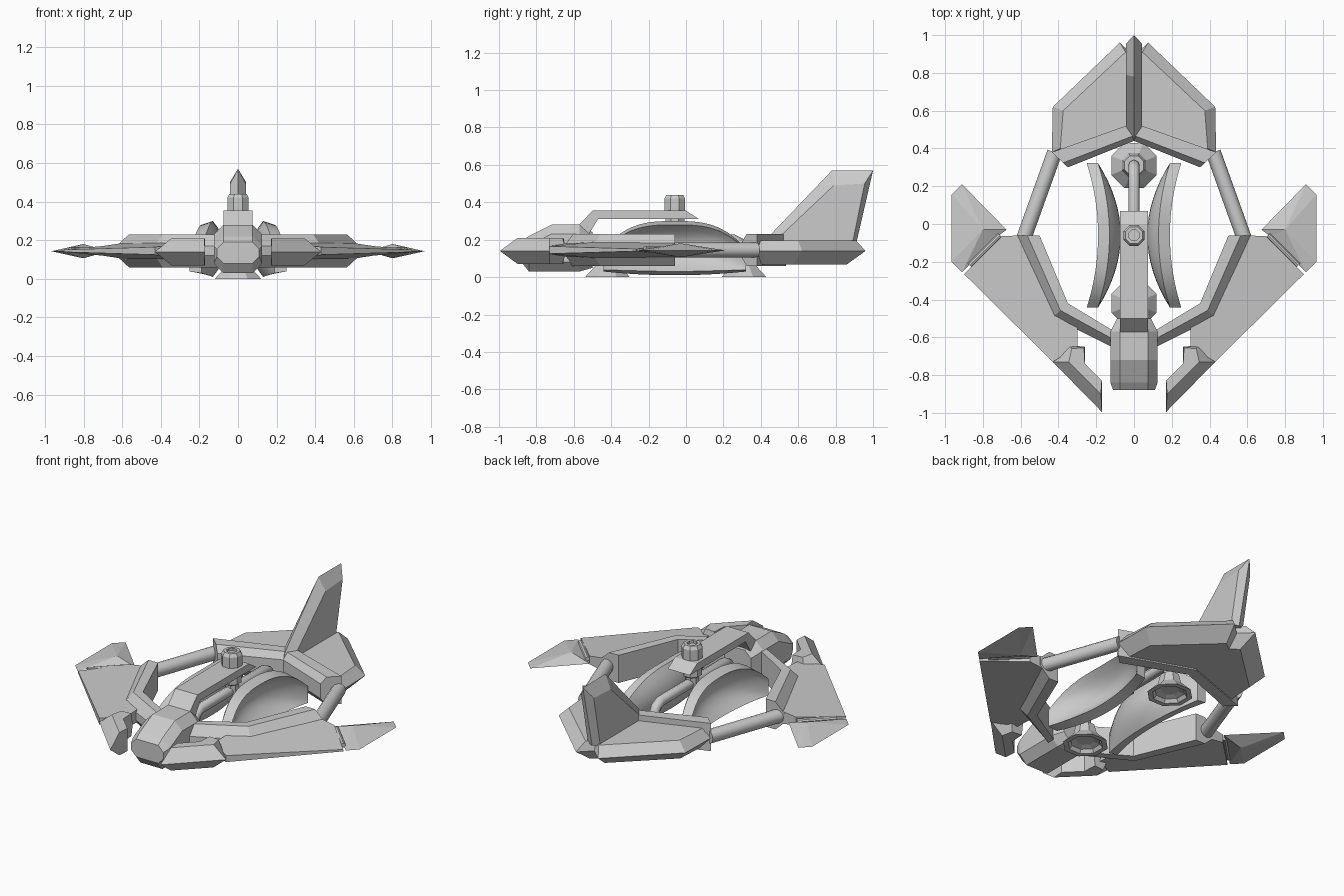
import bpy, bmesh
from math import cos, sin, pi
from mathutils import Vector

if "Cube" in bpy.data.objects:
    bpy.data.objects.remove(bpy.data.objects["Cube"])


def loft(name, rings, mirror=False, smooth=False):
    """Skin a series of equal point rings and cap both ends."""
    bm = bmesh.new()
    rows = [[bm.verts.new(p) for p in r] for r in rings]
    n = len(rows[0])
    for a, b in zip(rows, rows[1:]):
        for i in range(n):
            j = (i + 1) % n
            bm.faces.new((a[i], a[j], b[j], b[i]))
    bm.faces.new(rows[0])
    bm.faces.new(rows[-1])
    bmesh.ops.remove_doubles(bm, verts=bm.verts, dist=1e-4)
    bmesh.ops.recalc_face_normals(bm, faces=bm.faces)
    me = bpy.data.meshes.new(name)
    bm.to_mesh(me)
    bm.free()
    ob = bpy.data.objects.new(name, me)
    bpy.context.collection.objects.link(ob)
    if mirror:
        ob.modifiers.new("mirror", 'MIRROR').use_mirror_merge = False
    if smooth:
        bpy.ops.object.select_all(action='DESELECT')
        ob.select_set(True)
        bpy.context.view_layer.objects.active = ob
        bpy.ops.object.shade_smooth_by_angle(angle=0.6)
    return ob


def flat(pts, z):
    return [(x, y, z) for x, y in pts]


def lathe(name, profile, y, segs=8):
    """Revolve (radius, z) pairs round a vertical axis at x = 0."""
    return loft(name, [[(r * cos(2 * pi * (i + .5) / segs), y + r * sin(2 * pi * (i + .5) / segs), z)
                        for i in range(segs)] for r, z in profile])


def rod(name, a, b, r, segs=12):
    a, b = Vector(a), Vector(b)
    q = (b - a).to_track_quat('Z', 'Y')
    circ = [q @ Vector((r * cos(2 * pi * i / segs), r * sin(2 * pi * i / segs), 0)) for i in range(segs)]
    return loft(name, [[p + c for c in circ] for p in (a, b)], True, True)


def beam(name, stations, t, e):
    """Beam through (inner, outer) station pairs, bevelled from fraction t to the outer side."""
    section = [(0, .06), (0, .23), (t, .23), (1, .23 - e), (1, .06 + e), (t, .06)]
    rings = []
    for (ax, ay), (bx, by) in stations:
        rings.append([(ax + (bx - ax) * s, ay + (by - ay) * s, z) for s, z in section])
    return loft(name, rings, True)


# Nose cabin with chamfered section
def octagon(y, w, c, z0, z1):
    half = [(w, z0 + c), (w, z1 - c), (w - c, z1)]
    pts = half + [(-x, z) for x, z in reversed(half)] + [(c - w, z0), (w - c, z0)]
    return [(x, y, z) for x, z in pts]


loft("nose_cabin", [octagon(-.88, .11, .035, .08, .19), octagon(-.84, .125, .05, .03, .22),
                    octagon(-.72, .125, .05, .03, .28), octagon(-.57, .125, .05, .03, .28),
                    octagon(-.50, .09, .04, .05, .24)])

# Overhead boom
boom = [(-.58, .27), (-.50, .355), (0, .355), (.07, .31), (-.47, .31), (-.52, .23)]
loft("boom", [[(x, y, z) for y, z in boom] for x in (-.075, .075)])

# Turret above the boom and its support below
lathe("turret", [(.06, .35), (.06, .42), (.048, .44), (.03, .44), (.03, .425)], -.06)
lathe("boom_support", [(.04, .18), (.04, .24), (.055, .25), (.055, .31)], -.06)

# Landing feet, hollow underneath
for label, y in (("front", -.42), ("rear", .31)):
    lathe(label + "_foot", [(.05, .03), (.085, .02), (.10, 0), (.13, 0), (.07, .06), (.055, .12)], y)

# Pipe joining the feet
cu = bpy.data.curves.new("foot_pipe", 'CURVE')
cu.dimensions = '3D'
cu.bevel_depth = .03
cu.bevel_resolution = 2
cu.use_fill_caps = True
path = [(-.42, .05), (-.42, .14), (-.41, .18), (-.37, .20), (.25, .20), (.29, .18), (.31, .14), (.31, .05)]
sp = cu.splines.new('POLY')
sp.points.add(len(path) - 1)
for p, (y, z) in zip(sp.points, path):
    p.co = (0, y, z, 1)
bpy.context.collection.objects.link(bpy.data.objects.new("foot_pipe", cu))

# Dished side pods, hollow towards the outside
rings = []
N, M = 16, 8
for i in range(N + 1):
    s = -1 + 2 * i / N
    top, bot = .15 + .15 * (1 - abs(s) ** 3), .03 - .02 * (1 - s * s)
    mid, half = (top + bot) / 2, (top - bot) / 2
    ring = []
    for side in (0, 1):
        for k in range(M + 1):
            v = -1 + 2 * k / M
            v = -v if side else v
            x = .07 + .12 * s * s + .06 * v * v * (1 - s * s)
            x += side * (.03 + .03 * max(v * v, s * s))
            ring.append((x, -.06 + .382 * s, mid + half * v * (.86 if side else 1)))
    rings.append(ring)
loft("side_pod", rings, True, True)

# Front frame arms and rear cross bar
beam("front_arm", [((.11, -.565), (.11, -.655)), ((.35, -.42), (.43, -.495)), ((.50, -.06), (.63, -.06))], .5, .06)
beam("rear_bar", [((0, .535), (0, .44)), ((.435, .38), (.35, .30))], .7, .04)

# Side rods
rod("side_rod", (.585, -.08, .145), (.42, .38, .145), .04)

# Main wings: thick at the frame, sharp at the outer edge
wing = [(.30, -.65, .035), (.43, -.73, .02), (.90, -.265, .006), (.70, -.065, .025),
        (.60, -.06, .04), (.40, -.46, .045), (.30, -.54, .04)]
loft("wing", [[(x, y, .145 + k * h) for x, y, h in wing] for k in (-1, 1)], True)

# Forward prongs
outline = [(.17, -.995), (.43, -.73), (.35, -.64), (.26, -.65), (.26, -.74), (.17, -.83)]
ridge = [(.175, -.90), (.345, -.73), (.33, -.66), (.265, -.655), (.26, -.74), (.17, -.83)]
loft("prong", [flat(ridge, .07), flat(outline, .14), flat(ridge, .21)], True)

# Wing tips and hinges
tip = [(.675, -.03), (.91, .21), (.965, .155), (.965, -.20), (.91, -.255), (.72, -.065)]
peak = [(.80, -.03)] * 6
bm_ring = [(.80 + .001 * (x - .8), -.03 + .001 * (y + .03)) for x, y in tip]
spread = [(.80 + .02 * (x - .8), -.03 + .02 * (y + .03)) for x, y in tip]
loft("wing_tip", [flat(spread, .107), flat(tip, .143), flat(spread, .18)], True)
rod("tip_hinge", (.71, -.06, .15), (.87, -.22, .15), .014, 8)

# Tail wings with bevelled edges
outer = [(0, .50), (.35, .35), (.435, .38), (.43, .62), (.075, .96), (0, .89)]
inner = [(0, .52), (.34, .37), (.39, .40), (.375, .60), (.045, .91), (0, .87)]
under = [(0, .52), (.34, .37), (.37, .40), (.36, .57), (.05, .86), (0, .82)]
loft("tail_wing", [flat(under, .068), flat(outer, .14), flat(inner, .195)], True)

# Tail fin with sharp edges
edge = [(.44, .18), (.45, .225), (.78, .57), (1.0, .57), (.91, .18)]
face = [(.50, .18), (.51, .225), (.79, .49), (.955, .50), (.89, .18)]
loft("tail_fin", [[(x, y, z) for y, z in prof] for x, prof in ((-.042, face), (0, edge), (.042, face))])
